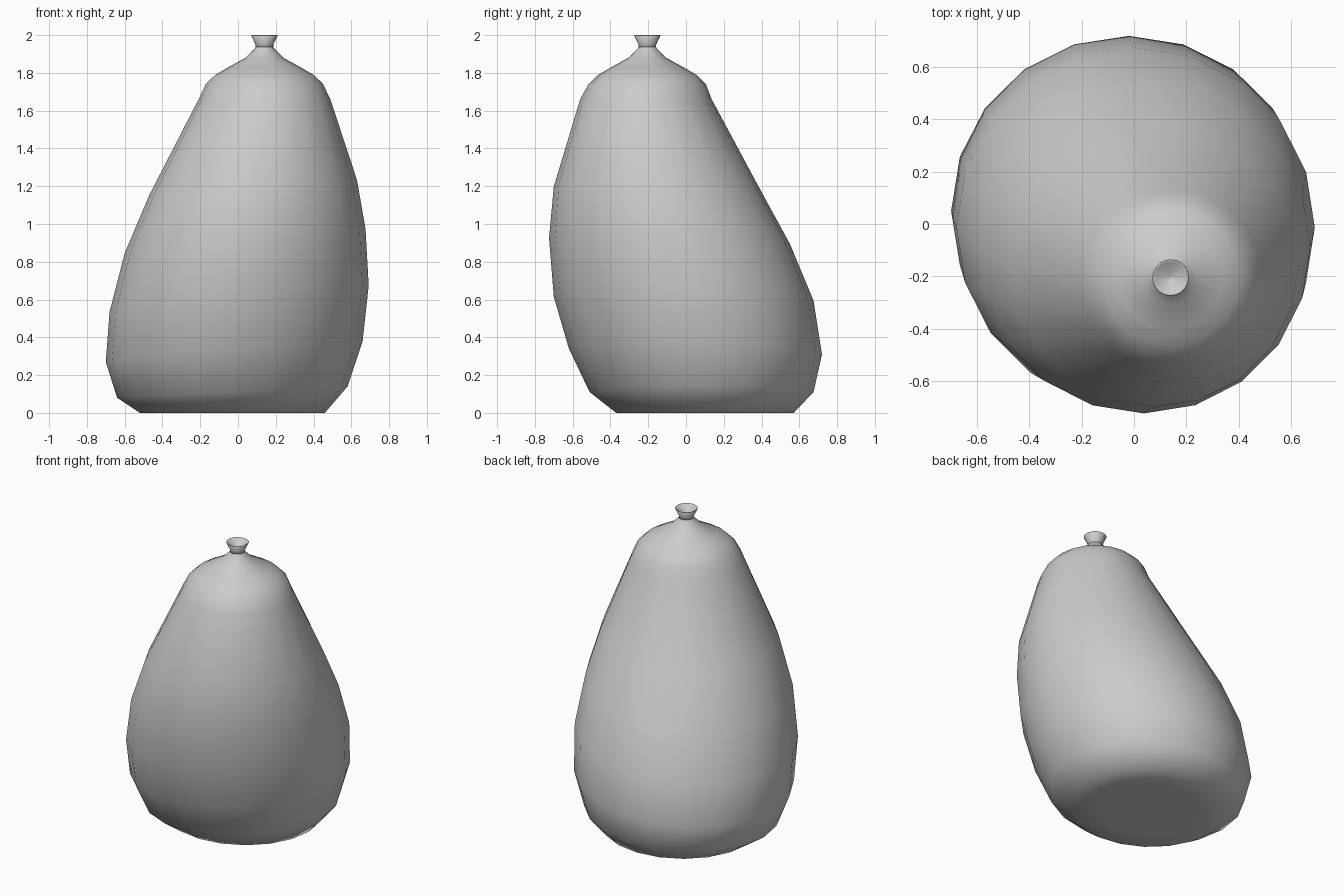
import bpy, bmesh, math

if "Cube" in bpy.data.objects:
    bpy.data.objects.remove(bpy.data.objects["Cube"])


def loft(name, rings, sides, cap_first, cap_last):
    """Skin elliptical rings given as (x_left, z_left, x_right, z_right, y_front, z_front, y_back, z_back)."""
    bm = bmesh.new()
    loops = []
    for xl, zl, xr, zr, yf, zf, yb, zb in rings:
        cx, rx, cy, ry = (xl + xr) / 2, (xr - xl) / 2, (yf + yb) / 2, (yb - yf) / 2
        zc = (zl + zr + zf + zb) / 4
        loop = []
        for i in range(sides):
            a = 2 * math.pi * i / sides
            c, s = math.cos(a), math.sin(a)
            z = zc + c * (zr - zl) / 2 + s * (zb - zf) / 2
            loop.append(bm.verts.new((cx + rx * c, cy + ry * s, max(z, 0))))
        loops.append(loop)
    for a, b in zip(loops, loops[1:]):
        for i in range(sides):
            j = (i + 1) % sides
            bm.faces.new((a[i], a[j], b[j], b[i]))
    if cap_first:
        bm.faces.new(loops[0][::-1])
    if cap_last:
        bm.faces.new(loops[-1])
    bmesh.ops.recalc_face_normals(bm, faces=bm.faces)
    for f in bm.faces:
        f.smooth = True
    me = bpy.data.meshes.new(name)
    bm.to_mesh(me)
    bm.free()
    ob = bpy.data.objects.new(name, me)
    bpy.context.collection.objects.link(ob)
    return ob


def flat(r, z, cx=0.14, cy=-0.205):
    return (cx - r, z, cx + r, z, cy - r, z, cy + r, z)


# Leaning sack body: flat base, tilted bulging rings, gathered shoulders
body = [
    (-0.35, 0, 0.29, 0, -0.20, 0, 0.40, 0),
    (-0.52, 0, 0.46, 0, -0.37, 0, 0.57, 0),
    (-0.64, 0.05, 0.58, 0.11, -0.51, 0.14, 0.675, 0.14),
    (-0.70, 0.25, 0.66, 0.36, -0.62, 0.36, 0.72, 0.33),
    (-0.68, 0.53, 0.692, 0.67, -0.70, 0.62, 0.675, 0.60),
    (-0.60, 0.84, 0.675, 0.97, -0.725, 0.93, 0.55, 0.90),
    (-0.47, 1.15, 0.63, 1.23, -0.70, 1.20, 0.39, 1.19),
    (-0.205, 1.67, 0.49, 1.66, -0.56, 1.66, 0.135, 1.66),
    flat(0.31, 1.742), flat(0.26, 1.79), flat(0.20, 1.825),
    flat(0.10, 1.88), flat(0.05, 1.93), flat(0.042, 1.945),
]
loft("sack_body", body, 20, True, True)

# Tied neck band and flared, hollow mouth
neck = [flat(r, z) for r, z in [(0.035, 1.935), (0.047, 1.937), (0.047, 1.95), (0.070, 1.998),
                                (0.068, 2.0), (0.062, 1.997), (0.008, 1.955)]]
loft("tied_neck", neck, 20, False, True)
